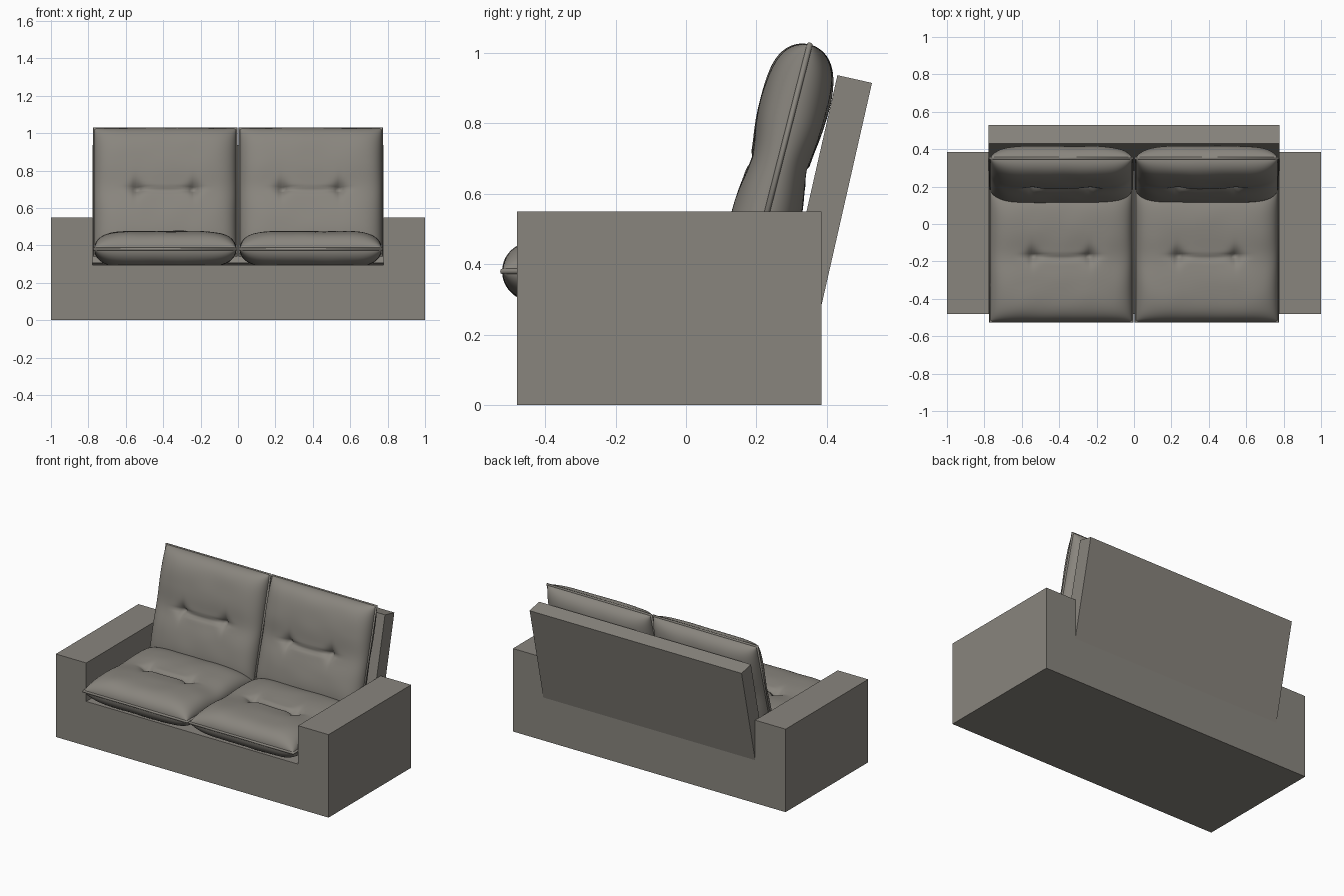
import bpy, bmesh, math
from mathutils import noise, Vector

if "Cube" in bpy.data.objects:
    bpy.data.objects.remove(bpy.data.objects["Cube"])

fabric = bpy.data.materials.new("warm grey fabric")
fabric.diffuse_color = (0.25, 0.235, 0.208, 1)
fabric.use_nodes = True
fabric.node_tree.nodes["Principled BSDF"].inputs["Base Color"].default_value = fabric.diffuse_color


def finish(name, bm):
    bmesh.ops.recalc_face_normals(bm, faces=bm.faces)
    me = bpy.data.meshes.new(name)
    bm.to_mesh(me)
    bm.free()
    me.materials.append(fabric)
    ob = bpy.data.objects.new(name, me)
    bpy.context.collection.objects.link(ob)
    return ob


def extrude_profile(name, pts, axis_vec):
    bm = bmesh.new()
    face = bm.faces.new([bm.verts.new(p) for p in pts])
    res = bmesh.ops.extrude_face_region(bm, geom=[face])
    verts = [g for g in res["geom"] if isinstance(g, bmesh.types.BMVert)]
    bmesh.ops.translate(bm, verts=verts, vec=axis_vec)
    return finish(name, bm)


# Base with two arms: U profile run front to back
half = [(1, 0), (1, 0.55), (0.777, 0.55), (0.777, 0.295)]
outline = half + [(-x, z) for x, z in reversed(half)]
extrude_profile("base_and_arms", [(x, -0.48, z) for x, z in outline], (0, 0.865, 0))

# Leaning back panel between the arms
side = [(0.385, 0.285), (0.528, 0.915), (0.43, 0.937), (0.287, 0.307)]
extrude_profile("back_panel", [(-0.777, y, z) for y, z in side], (1.554, 0, 0))

HX, HY, HT = 0.38, 0.35, 0.098   # cushion half width, half length, half thickness
N = 80


def puff(u, v, seed):
    """Half thickness of a tufted cushion at u, v in -1..1."""
    h = HT * math.sqrt(max(0, (1 - u ** 6) * (1 - v ** 6)))
    x, y = u * HX, v * HY
    dip = 0.014 * math.exp(-(y / 0.09) ** 2)                      # broad valley
    if abs(x) < 0.155:                                            # crease joining the tufts
        dip += 0.012 * math.exp(-((y + 0.01 * math.cos(x * 10)) / 0.014) ** 2)
    for s in (-1, 1):
        dx = x - s * 0.155
        dip += 0.022 * math.exp(-(dx * dx + y * y) / 0.035 ** 2)  # tuft
        dip += 0.012 * math.exp(-(dx / 0.012) ** 2 - (y / 0.055) ** 2)
        dip += 0.010 * math.exp(-(dx / 0.06) ** 2 - (y / 0.012) ** 2)
    soft = 0.004 * noise.noise(Vector((x * 7, y * 7, seed)))      # soft wrinkles
    return h * (1 - dip / HT + soft / HT)


def cushion(name, loc, tilt, seed):
    bm = bmesh.new()
    t = [math.sin(math.pi * (i / N - 0.5)) for i in range(N + 1)]
    rim = {}
    for sgn in (1, -1):
        grid = {}
        for i, u in enumerate(t):
            for j, v in enumerate(t):
                if i in (0, N) or j in (0, N):
                    if (i, j) not in rim:
                        rim[i, j] = bm.verts.new((u * HX, v * HY, 0))
                    grid[i, j] = rim[i, j]
                else:
                    grid[i, j] = bm.verts.new((u * HX, v * HY, sgn * puff(u, v, seed + sgn)))
        for i in range(N):
            for j in range(N):
                bm.faces.new([grid[i, j], grid[i + 1, j], grid[i + 1, j + 1], grid[i, j + 1]])
    ob = finish(name, bm)
    for p in ob.data.polygons:
        p.use_smooth = True

    # Piping around the seam
    cu = bpy.data.curves.new(name + "_piping", "CURVE")
    cu.dimensions = "3D"
    cu.bevel_depth = 0.008
    cu.bevel_resolution = 2
    sp = cu.splines.new("POLY")
    sp.points.add(3)
    for p, (a, b) in zip(sp.points, ((-1, -1), (1, -1), (1, 1), (-1, 1))):
        p.co = (a * HX, b * HY, 0, 1)
    sp.use_cyclic_u = True
    cu.materials.append(fabric)
    pipe = bpy.data.objects.new(name + "_piping", cu)
    bpy.context.collection.objects.link(pipe)
    for o in (ob, pipe):
        o.location = loc
        o.rotation_euler.x = tilt
    bpy.ops.object.select_all(action="DESELECT")
    pipe.select_set(True)
    bpy.context.view_layer.objects.active = pipe
    bpy.ops.object.convert(target="MESH")


# Two seat cushions and two leaning back cushions
for k, (label, s) in enumerate((("left", -1), ("right", 1))):
    cushion("seat_cushion_" + label, (s * 0.389, -0.172, 0.38), 0, 3.3 + 5 * k)
    cushion("back_cushion_" + label, (s * 0.389, 0.265, 0.685), math.radians(75.7), 14.7 + 5 * k)
